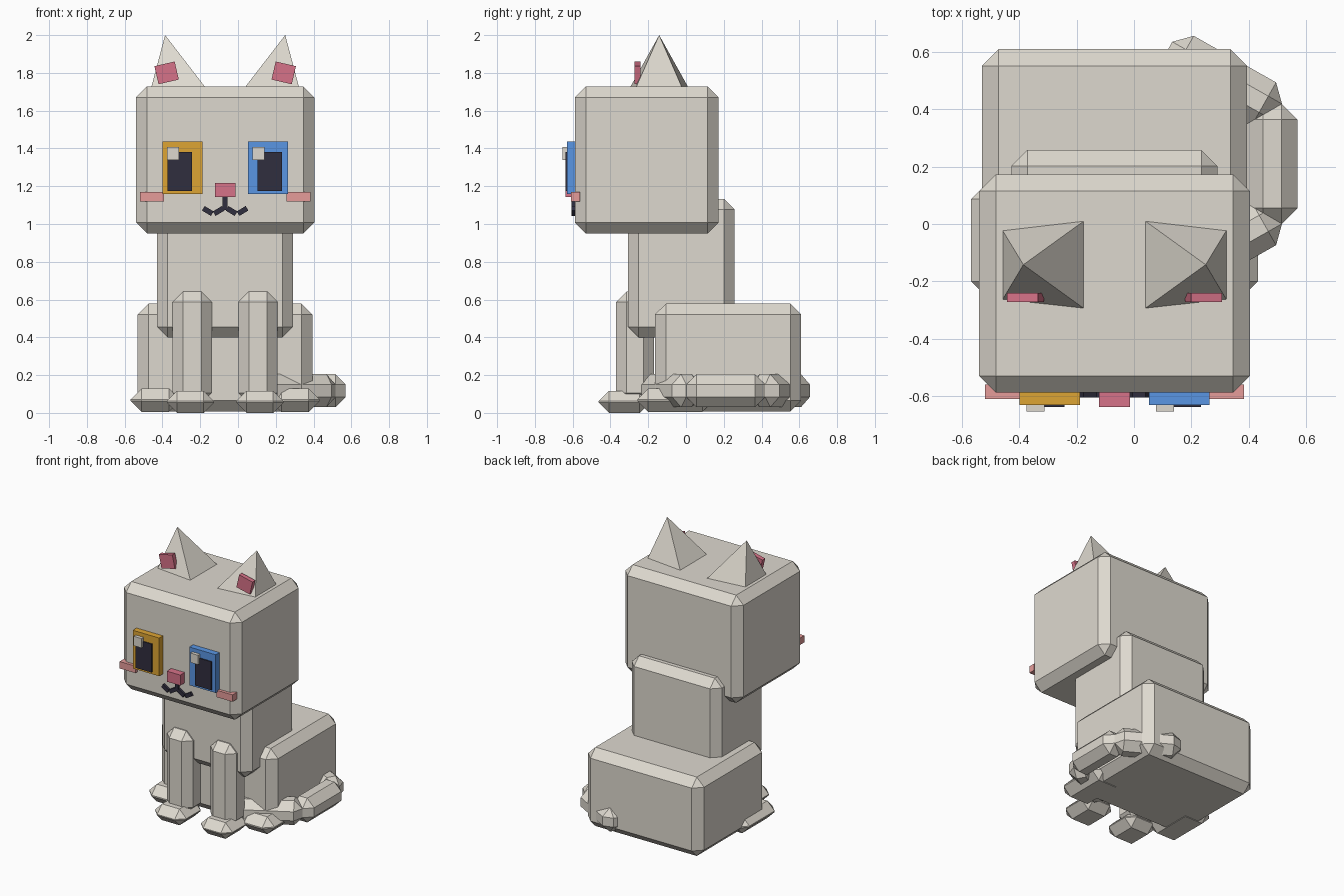
import bpy, bmesh, math
from mathutils import Matrix

if "Cube" in bpy.data.objects:
    bpy.data.objects.remove(bpy.data.objects["Cube"])

CX = -0.068  # mirror plane of the cat (the tail shifts it off centre)


def material(name, rgb):
    m = bpy.data.materials.new(name)
    lin = [((c / 255 + 0.055) / 1.055) ** 2.4 for c in rgb]
    m.diffuse_color = (*lin, 1)
    m.use_nodes = True
    m.node_tree.nodes["Principled BSDF"].inputs["Base Color"].default_value = m.diffuse_color
    return m


FUR = material("warm grey fur", (222, 217, 207))
GOLD = material("amber eye", (222, 165, 52))
BLUE = material("blue eye", (90, 150, 228))
DARK = material("dark pupil", (48, 46, 62))
PINK = material("rose pink", (214, 114, 136))
BLUSH = material("blush pink", (230, 156, 154))


def finish(name, bm, mat):
    bmesh.ops.recalc_face_normals(bm, faces=bm.faces[:])
    me = bpy.data.meshes.new(name)
    bm.to_mesh(me)
    bm.free()
    me.materials.append(mat)
    ob = bpy.data.objects.new(name, me)
    bpy.context.collection.objects.link(ob)
    return ob


def box(name, xr, yr, zr, mat, bevel=0.0, rot=0.0, axis='Z'):
    """Box spanning the given ranges, with chamfered edges, turned about its centre."""
    ranges = (xr, yr, zr)
    size = [r[1] - r[0] for r in ranges]
    bm = bmesh.new()
    bmesh.ops.create_cube(bm, size=1)
    bmesh.ops.scale(bm, vec=size, verts=bm.verts[:])
    if bevel:
        bmesh.ops.bevel(bm, geom=bm.edges[:], offset=bevel, segments=1,
                        profile=0.5, affect='EDGES')
    bm.transform(Matrix.Rotation(rot, 4, axis))
    ob = finish(name, bm, mat)
    ob.location = [(r[0] + r[1]) / 2 for r in ranges]
    return ob


def span(c, s):
    return (c - s / 2, c + s / 2)


# Body masses
box("head", (-0.54, 0.404), (-0.588, 0.173), (0.95, 1.728), FUR, 0.058)
box("torso", (-0.428, 0.291), (-0.307, 0.258), (0.40, 1.132), FUR, 0.056)
box("hindquarters", (-0.531, 0.395), (-0.165, 0.61), (0.008, 0.578), FUR, 0.058)

# Tail: three chamfered blocks curling round the right side
TAIL_Z = (0.03, 0.205)
box("tail_middle", (0.395, 0.57), (0.0, 0.42), TAIL_Z, FUR, 0.055)
for name, y, sign in (("tail_base", 0.499, -1), ("tail_tip", -0.079, 1)):
    box(name, span(0.309, 0.44), span(y, 0.175), TAIL_Z, FUR, 0.055,
        rot=sign * math.radians(29.5))

# Paired parts
for side, s, iris in (("left", -1, GOLD), ("right", 1, BLUE)):
    # Legs and paws
    box(side + "_front_leg", span(CX + s * 0.174, 0.207), (-0.37, -0.17),
        (0.05, 0.642), FUR, 0.055)
    box(side + "_front_paw", span(CX + s * 0.184, 0.25), (-0.463, -0.19),
        (0.0, 0.117), FUR, 0.055)
    box(side + "_hind_paw", span(CX + s * 0.37, 0.26), (-0.258, 0.145),
        (0.005, 0.13), FUR, 0.058)

    # Ear: four-sided spike leaning outward
    bm = bmesh.new()
    base = [bm.verts.new((CX + s * x, y, 1.72)) for x, y in
            ((0.392, -0.02), (0.102, 0.014), (0.102, -0.298), (0.392, -0.266))]
    tip = bm.verts.new((CX + s * 0.318, -0.142, 2.0))
    bm.faces.new(base)
    for i in range(4):
        bm.faces.new((base[i], base[(i + 1) % 4], tip))
    finish(side + "_ear", bm, FUR)
    box(side + "_inner_ear", span(CX + s * 0.31, 0.11), (-0.272, -0.24),
        span(1.80, 0.098), PINK, rot=s * math.radians(13), axis='Y')

    # Eye: iris, pupil, highlight (highlight on the same side of both eyes)
    ex = CX + s * 0.226
    box(side + "_iris", span(ex, 0.211), (-0.631, -0.57), (1.16, 1.436), iris)
    box(side + "_pupil", span(ex + (-0.014 if s < 0 else 0.01), 0.13),
        (-0.639, -0.631), (1.175, 1.38), DARK)
    box(side + "_eye_highlight", span(ex - 0.05, 0.062), (-0.655, -0.63),
        (1.34, 1.408), FUR)

    # Cheek and mouth strokes
    box(side + "_cheek", span(CX + s * 0.388, 0.126), (-0.61, -0.56),
        (1.12, 1.17), BLUSH)
    for part, dx, turn in (("inner", 0.034, 1), ("outer", 0.092, -1)):
        box(f"{side}_mouth_{part}", span(CX + s * dx, 0.055), (-0.605, -0.58),
            span(1.069, 0.028), DARK, rot=s * turn * math.radians(31), axis='Y')

# Nose and the line below it
box("nose", span(CX, 0.108), (-0.639, -0.57), (1.142, 1.218), PINK)
box("mouth_line", span(CX, 0.026), (-0.605, -0.58), (1.075, 1.15), DARK)
